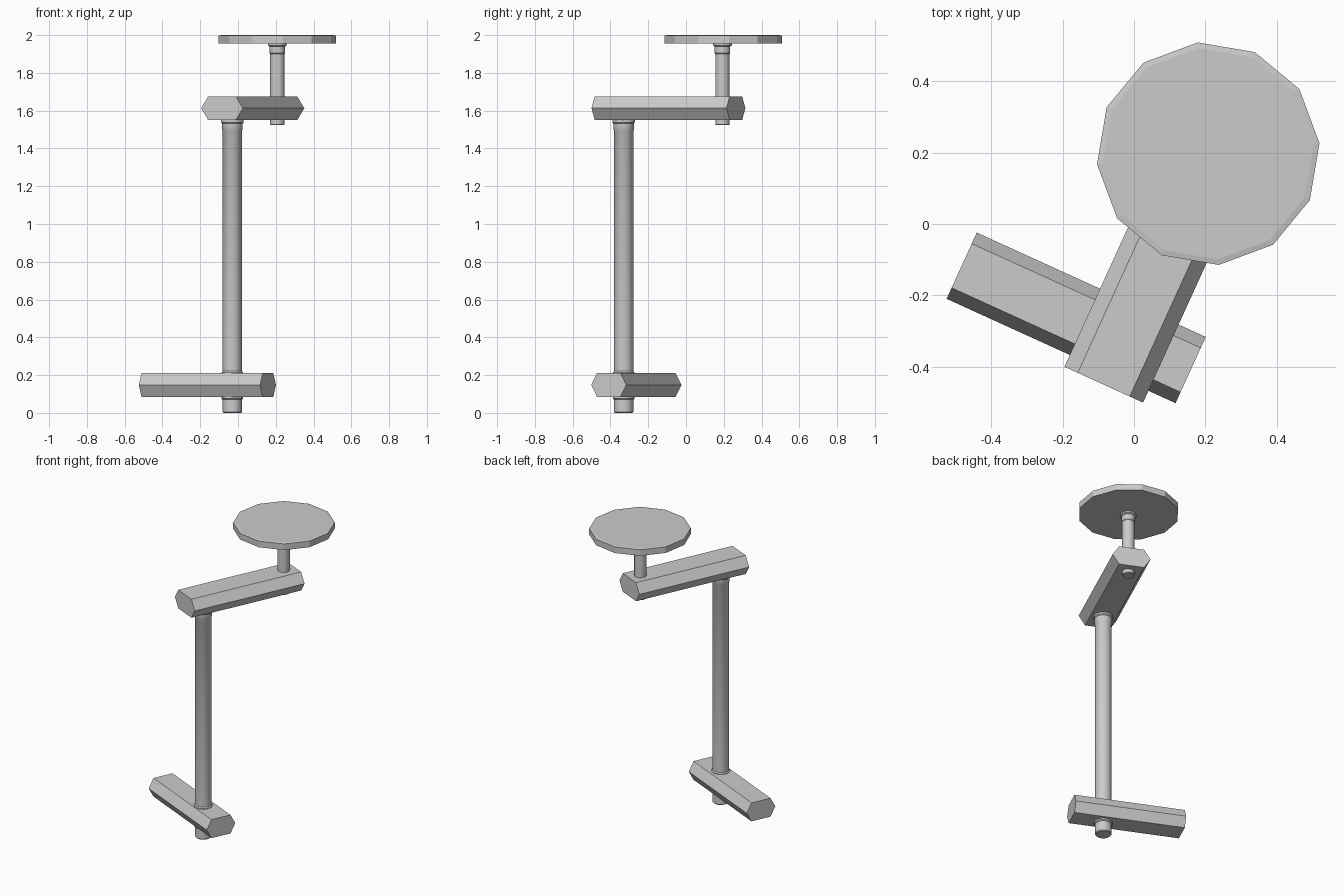
import bpy, bmesh
from math import radians, sin, cos, tau
from mathutils import Matrix

if "Cube" in bpy.data.objects:
    bpy.data.objects.remove(bpy.data.objects["Cube"])


def finish(name, bm, smooth=False):
    bmesh.ops.recalc_face_normals(bm, faces=bm.faces)
    mesh = bpy.data.meshes.new(name)
    bm.to_mesh(mesh)
    bm.free()
    ob = bpy.data.objects.new(name, mesh)
    bpy.context.collection.objects.link(ob)
    if smooth:
        bpy.ops.object.select_all(action='DESELECT')
        bpy.context.view_layer.objects.active = ob
        ob.select_set(True)
        bpy.ops.object.shade_smooth_by_angle(angle=radians(35))
    return ob


def lathe(name, x, y, profile, sides, turn=0, smooth=True):
    """Closed solid of revolution from (radius, z) pairs."""
    bm = bmesh.new()
    rings = [[bm.verts.new((x + r * cos(turn + tau * i / sides),
                            y + r * sin(turn + tau * i / sides), z))
              for i in range(sides)] for r, z in profile]
    for a, b in zip(rings, rings[1:]):
        for i in range(sides):
            j = (i + 1) % sides
            bm.faces.new((a[i], a[j], b[j], b[i]))
    bm.faces.new(rings[0])
    bm.faces.new(rings[-1])
    return finish(name, bm, smooth)


def hex_bar(name, centre, length, half_width, flat, half_height, angle):
    """Six-sided bar lying along its own x axis, turned about z."""
    section = [(-half_width, 0), (-flat, half_height), (flat, half_height),
               (half_width, 0), (flat, -half_height), (-flat, -half_height)]
    bm = bmesh.new()
    ends = [[bm.verts.new((s * length / 2, y, z)) for y, z in section] for s in (-1, 1)]
    for i in range(6):
        j = (i + 1) % 6
        bm.faces.new((ends[0][i], ends[0][j], ends[1][j], ends[1][i]))
    for end in ends:
        bm.faces.new(end)
    bm.transform(Matrix.Translation(centre) @ Matrix.Rotation(radians(angle), 4, 'Z'))
    return finish(name, bm)


# Crossing hexagonal arms
hex_bar("lower_arm", (-0.162, -0.263, 0.148), 0.705, 0.102, 0.068, 0.063, -24.5)
hex_bar("upper_arm", (0.078, -0.093, 1.613), 0.785, 0.121, 0.080, 0.063, 65.5)

# Tall post with flanges where it meets the arms
lathe("main_post", -0.03, -0.33,
      [(0.047, 0), (0.051, 0.005), (0.051, 0.07), (0.057, 0.075), (0.057, 0.085),
       (0.057, 0.215), (0.051, 0.222), (0.051, 1.495), (0.054, 1.5),
       (0.054, 1.532), (0.060, 1.538), (0.060, 1.56)], 24)

# Short post carrying the disc
lathe("disc_post", 0.208, 0.193,
      [(0.035, 1.523), (0.038, 1.527), (0.038, 1.90), (0.041, 1.904),
       (0.041, 1.94), (0.050, 1.945), (0.050, 1.96)], 24)

# Twelve-sided disc with a slightly sloped rim
lathe("top_disc", 0.208, 0.197,
      [(0.313, 1.955), (0.313, 1.997), (0.297, 2.0)], 12, radians(5.4), smooth=False)
